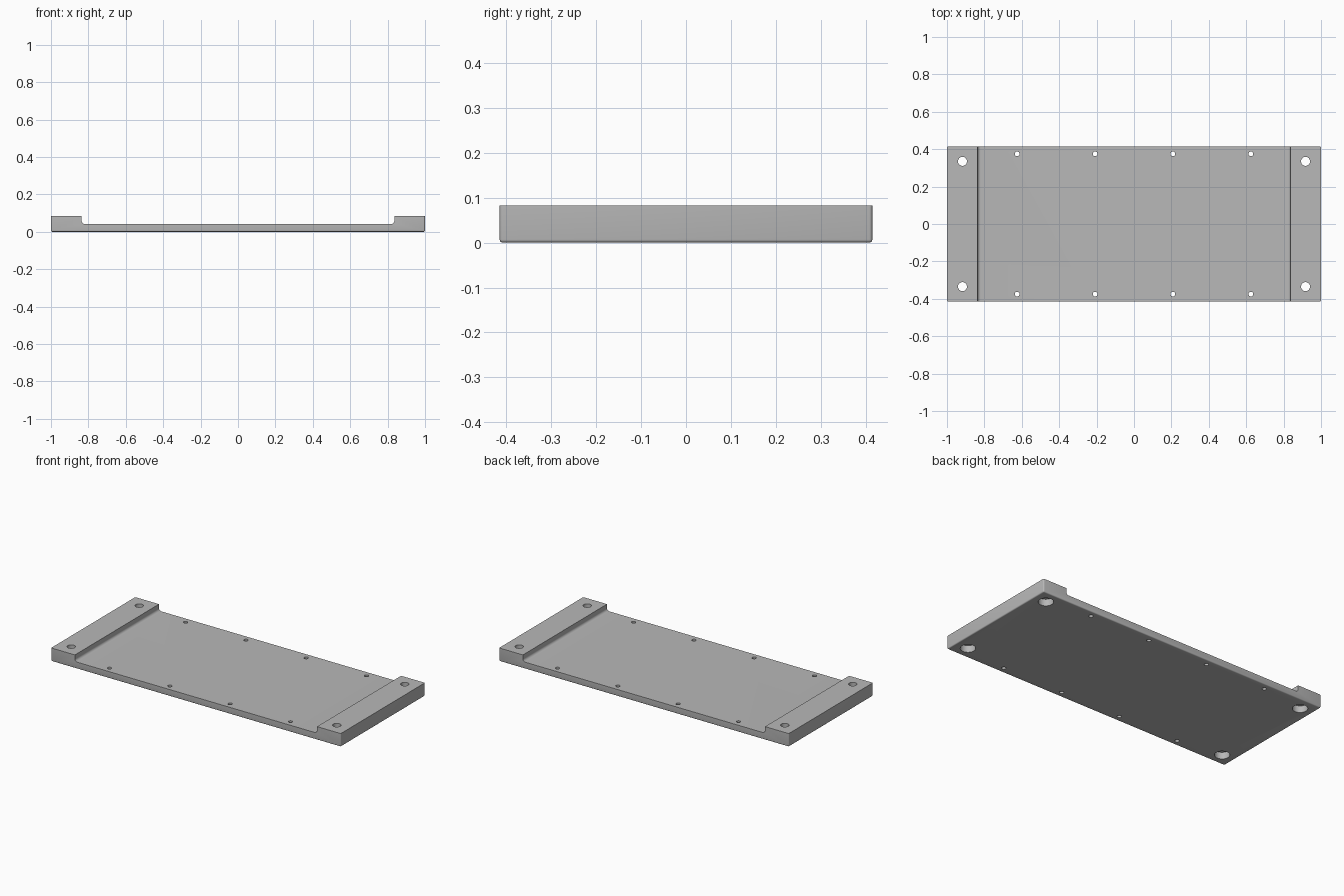
import bpy, bmesh, math

if "Cube" in bpy.data.objects:
    bpy.data.objects.remove(bpy.data.objects["Cube"])

LENGTH, DEPTH = 1.0, 0.415      # half sizes
TOP, FLOOR, STEP, FILLET = 0.083, 0.042, 0.836, 0.016

grey = bpy.data.materials.new("machined_grey")
grey.diffuse_color = (0.48, 0.48, 0.48, 1)
grey.use_nodes = True
grey.node_tree.nodes["Principled BSDF"].inputs["Base Color"].default_value = grey.diffuse_color

# Right half of the side profile, with a fillet at the foot of the step
half = [(LENGTH, 0), (LENGTH, TOP), (STEP, TOP)]
for i in range(9):
    a = math.radians(90 * i / 8)
    half.append((STEP - FILLET + FILLET * math.cos(a),
                 FLOOR + FILLET - FILLET * math.sin(a)))
profile = half + [(-x, z) for x, z in reversed(half)]

# Plate: profile extruded front to back
bm = bmesh.new()
face = bm.faces.new([bm.verts.new((x, -DEPTH, z)) for x, z in profile])
ext = bmesh.ops.extrude_face_region(bm, geom=[face])
bmesh.ops.translate(bm, vec=(0, 2 * DEPTH, 0),
                    verts=[v for v in ext["geom"] if isinstance(v, bmesh.types.BMVert)])
bmesh.ops.recalc_face_normals(bm, faces=bm.faces[:])


def rounded(edge):
    p, q = (v.co for v in edge.verts)
    bottom = p.z < 1e-5 and q.z < 1e-5
    corner = all(abs(abs(c.x) - LENGTH) < 1e-5 for c in (p, q)) and abs(p.z - q.z) > 0.01
    return bottom or corner


# Round the bottom rim and upright corners
bmesh.ops.bevel(bm, geom=[e for e in bm.edges if rounded(e)], offset=0.007,
                segments=4, profile=0.5, affect='EDGES')
mesh = bpy.data.meshes.new("base_plate")
bm.to_mesh(mesh)
bm.free()
plate = bpy.data.objects.new("base_plate", mesh)
bpy.context.collection.objects.link(plate)
mesh.materials.append(grey)


def drill(name, x, y, radius, bottom, top):
    bpy.ops.mesh.primitive_cylinder_add(vertices=32, radius=radius, depth=top - bottom,
                                        location=(x, y, (top + bottom) / 2))
    cutter = bpy.context.object
    cutter.name = name
    cutter.data.materials.append(grey)
    mod = plate.modifiers.new(name, 'BOOLEAN')
    mod.operation, mod.solver, mod.object = 'DIFFERENCE', 'EXACT', cutter
    cutter.hide_render = True
    return cutter


cutters = []
for sy in (-1, 1):
    # Counterbored mounting holes in the raised ends
    for sx in (-1, 1):
        cutters.append(drill("mounting_hole", sx * 0.917, sy * 0.335, 0.024, -0.05, 0.15))
        cutters.append(drill("counterbore", sx * 0.917, sy * 0.335, 0.043, -0.05, 0.042))
    # Small screw holes along the long edges
    for x in (-0.625, -0.208, 0.208, 0.625):
        cutters.append(drill("screw_hole", x, sy * 0.375, 0.0125, -0.05, 0.15))

# Apply the cuts and discard the cutters
bpy.context.view_layer.objects.active = plate
for mod in list(plate.modifiers):
    bpy.ops.object.modifier_apply(modifier=mod.name)
for cutter in cutters:
    bpy.data.objects.remove(cutter)
bpy.ops.object.select_all(action='DESELECT')
plate.select_set(True)
bpy.ops.object.shade_smooth_by_angle(angle=math.radians(30))
